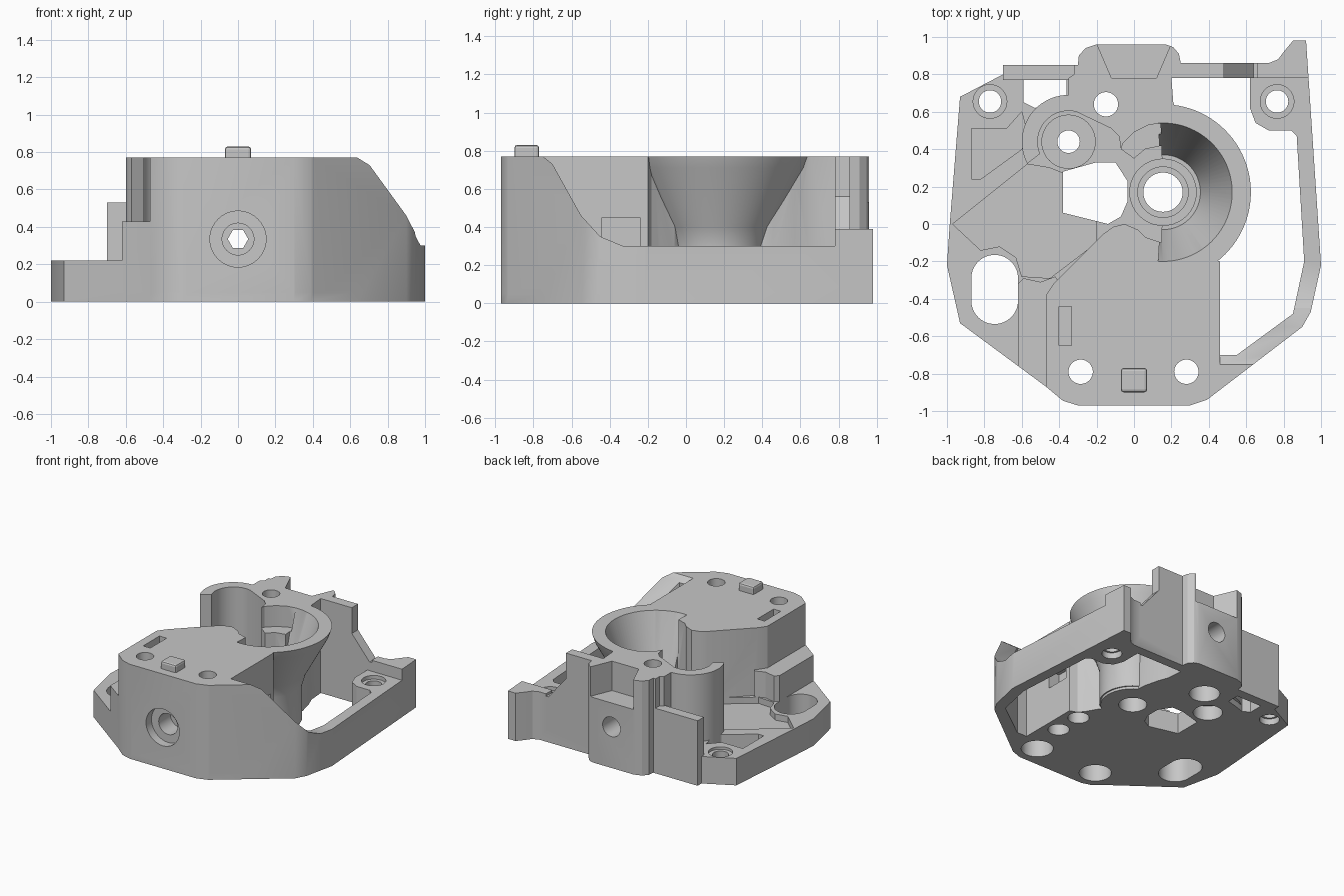
import bpy, bmesh, math
from mathutils import Vector

cube = bpy.data.objects.get("Cube")
if cube:
    bpy.data.objects.remove(cube)

grey = bpy.data.materials.new("machined_grey")
grey.use_nodes = True
COLOUR = (0.57, 0.57, 0.57, 1)
grey.diffuse_color = COLOUR
grey.node_tree.nodes["Principled BSDF"].inputs["Base Color"].default_value = COLOUR


def finish(bm, name):
    bmesh.ops.recalc_face_normals(bm, faces=bm.faces)
    mesh = bpy.data.meshes.new(name)
    bm.to_mesh(mesh)
    bm.free()
    mesh.materials.append(grey)
    ob = bpy.data.objects.new(name, mesh)
    bpy.context.collection.objects.link(ob)
    return ob


def prism(name, pts, low, high, axis="z"):
    """Extrude an outline along z, x (points are y,z) or y (points are x,z)."""
    place = {"z": lambda a, b, d: (a, b, d), "x": lambda a, b, d: (d, a, b),
             "y": lambda a, b, d: (a, d, b)}[axis]
    bm = bmesh.new()
    face = bm.faces.new([bm.verts.new(place(a, b, low)) for a, b in pts])
    ext = bmesh.ops.extrude_face_region(bm, geom=[face])
    moved = [v for v in ext["geom"] if isinstance(v, bmesh.types.BMVert)]
    bmesh.ops.translate(bm, verts=moved, vec=Vector(place(0, 0, high - low)))
    return finish(bm, name)


def arc(x, y, r, start=0, end=360, n=40):
    last = n if end - start == 360 else n - 1
    angles = [math.radians(start + (end - start) * i / last) for i in range(n)]
    return [(x + r * math.cos(a), y + r * math.sin(a)) for a in angles]


def disc(name, x, y, r, low, high, axis="z", n=40):
    return prism(name, arc(x, y, r, n=n), low, high, axis)


def rect(x0, x1, y0, y1):
    return [(x0, y0), (x1, y0), (x1, y1), (x0, y1)]


def combine(target, tool, operation):
    mod = target.modifiers.new("shape", "BOOLEAN")
    mod.operation, mod.solver, mod.object = operation, "EXACT", tool
    with bpy.context.temp_override(object=target, active_object=target):
        bpy.ops.object.modifier_apply(modifier=mod.name)
    bpy.data.objects.remove(tool)


def add(tool):
    combine(body, tool, "UNION")


def cut(tool):
    combine(body, tool, "DIFFERENCE")


def sector(name, profile, x, y, start, end, n=48):
    """Sweep a closed (radius, z) profile through part of a turn."""
    bm = bmesh.new()
    rings = []
    for i in range(n):
        a = math.radians(start + (end - start) * i / (n - 1))
        rings.append([bm.verts.new((x + r * math.cos(a), y + r * math.sin(a), z))
                      for r, z in profile])
    k = len(profile)
    for p, q in zip(rings, rings[1:]):
        for j in range(k):
            bm.faces.new((p[j], p[(j + 1) % k], q[(j + 1) % k], q[j]))
    bm.faces.new(rings[0])
    bm.faces.new(rings[-1])
    return finish(bm, name)


TOP, FLOOR, RIM = 0.77, 0.22, 0.30
CX, CY = 0.155, 0.17          # funnel axis
BX, BY = -0.35, 0.44          # side boss axis

footprint = [(-0.93, 0.68), (-0.985, 0), (-1, -0.22), (-0.93, -0.53), (-0.47, -0.87),
             (-0.38, -0.945), (-0.3, -0.97), (0.3, -0.97), (0.39, -0.94), (0.9, -0.55),
             (0.945, -0.47), (1, -0.22), (0.92, 0.98), (0.85, 0.98), (0.8, 0.92), (0.77, 0.88),
             (0.72, 0.86), (0.25, 0.86), (0.24, 0.91), (0.21, 0.945), (0.17, 0.96), (-0.2, 0.96),
             (-0.26, 0.94), (-0.295, 0.9), (-0.3, 0.85), (-0.7, 0.85), (-0.7, 0.8)]

# Base plate with its sunken left floor
body = prism("housing", footprint, 0, FLOOR)
cut(prism("floor_recess", [(-0.97, 0), (-0.57, 0.32), (-0.45, 0.3), (-0.2, 0.2), (-0.2, -0.1),
                           (-0.45, -0.29), (-0.6, -0.28), (-0.63, -0.18), (-0.72, -0.12),
                           (-0.82, -0.14)], 0.17, 0.4))
cut(prism("corner_recess", [(-0.87, 0.51), (-0.87, 0.24), (-0.82, 0.24), (-0.6, 0.4),
                            (-0.57, 0.48), (-0.6, 0.6), (-0.68, 0.51)], 0.1, 0.4))
cut(prism("rear_window", [(-0.59, 0.65), (-0.53, 0.62), (-0.47, 0.64), (-0.36, 0.67),
                          (-0.36, 0.77), (-0.59, 0.77)], -0.1, 0.5))

# Right rim
add(prism("rim", rect(0.4, 1.1, -0.75, 0.81), 0, RIM))

# Front block, left step and the sloping side wall
add(prism("front_block", [(-0.47, -1), (-0.47, -0.38), (-0.43, -0.32), (-0.16, -0.05), (-0.11, -0.015),
                          (-0.05, 0), (0.02, -0.03), (0.06, -0.07), (0.15, -0.1), (0.28, -0.03),
                          (0.32, -0.06), (0.36, -0.13), (0.4, -0.18), (0.46, -0.2), (0.46, -1)],
          0.05, TOP))
add(prism("left_step", [(-0.62, -1), (-0.62, -0.32), (-0.59, -0.29), (-0.5, -0.31),
                        (-0.42, -0.28), (-0.3, -0.5), (-0.3, -1)], 0.05, 0.43))
ramp = prism("ramp", [(0.4, -0.7), (0.55, -0.7), (0.85, -0.48), (0.91, -0.2), (1.1, -0.2),
                      (1.1, -1.1), (0.4, -1.1)], 0.05, TOP)
combine(ramp, prism("ramp_cut", [(-0.75, 0.9), (-0.75, 0.77), (-0.7, 0.73), (-0.55, 0.46),
                                 (-0.45, 0.35), (-0.33, RIM), (0, RIM), (0, 0.9)],
                    0.3, 1.3, "x"), "DIFFERENCE")
add(ramp)

# Rear mass: mounting boss, curved guard and link to the funnel
add(prism("rear_mass", [(0.2, 0.78), (0.27, 0.84), (0.27, 1.1), (-0.32, 1.1), (-0.32, 0.8),
                        (-0.35, 0.78)]
          + arc(BX, BY, 0.25, 90, 208, 24) + arc(BX, BY, 0.165, 203, 75, 20)
          + [(-0.12, 0.51), (-0.08, 0.47), (-0.07, 0.4), (0, 0.35), (0.06, 0.4), (0.155, 0.42),
             (0.27, 0.39), (0.27, 0.45), (0.24, 0.57), (0.21, 0.65)], 0.05, TOP))
cut(prism("link_ledge", [(-0.1, 0.3), (-0.06, 0.43), (0, 0.49), (0.08, 0.53), (0.155, 0.54),
                         (0.25, 0.3)], 0.6, 0.9))
add(prism("rear_right_wall", [(0.1, 0.1), (0.1, TOP), (0.48, TOP), (0.48, 0.56), (0.64, 0.37),
                              (1.1, 0.37), (1.1, 0.1)], 0.78, 0.86, "y"))
add(prism("corner_lip", rect(0.66, 1.1, 0.78, 1.1), 0.1, 0.39))
add(prism("rear_left_wall", rect(-0.7, -0.25, 0.77, 1), 0.1, 0.53))
add(disc("low_boss", BX, BY, 0.145, 0.1, 0.3))
combine(body, prism("trim", footprint, 0, 1), "INTERSECT")

# Large openings
cut(prism("right_opening", [(0.4, -0.18), (0.46, -0.2), (0.46, -0.7), (0.55, -0.7), (0.85, -0.48),
                            (0.91, -0.2), (0.87, 0.47), (0.84, 0.5), (0.72, 0.5), (0.65, 0.54),
                            (0.62, 0.62), (0.62, 0.78), (0.2, 0.78), (0.21, 0.65), (0.24, 0.57),
                            (0.27, 0.45)]
          + arc(CX, CY, 0.24, 60, -54, 14) + [(0.32, -0.06), (0.36, -0.13)], -0.1, 1))
cut(prism("centre_window", [(-0.38, 0.28), (-0.38, 0.06), (-0.14, 0), (-0.07, 0.04), (-0.035, 0.12),
                            (-0.035, 0.23), (-0.1, 0.33), (-0.2, 0.33)], -0.1, 0.6))
cut(prism("left_slot", arc(-0.745, -0.29, 0.125, 0, 180, 20)
          + arc(-0.745, -0.41, 0.125, 180, 360.1, 20), -0.1, 0.42))
cut(prism("boss_notch", [(-0.21, 0.99), (-0.12, 0.78), (0.12, 0.78), (0.21, 0.99)], 0.53, 0.9))
cut(prism("side_recess", rect(-0.44, -0.24, 0.3, 0.45), 0.36, 0.6, "x"))
cut(prism("top_slot", rect(-0.4, -0.335, -0.65, -0.44), 0.62, 0.9))

# Funnel, hollowed together with its neighbours, and its central tube
add(sector("funnel", [(0.47, TOP), (0.45, 0.71), (0.28, 0.4), (0.25, 0.3), (0.25, 0.02),
                      (0.14, 0.02), (0.14, TOP)], CX, CY, -92, 92))
cut(sector("funnel_hollow", [(0.01, 0.27), (0.2, 0.27), (0.37, TOP), (0.387, 0.82), (0.01, 0.82)],
           CX, CY, -94, 94))
add(disc("tube", CX, CY, 0.18, 0.03, 0.285))
cut(disc("tube_counterbore", CX, CY, 0.135, 0.25, 0.5))
cut(disc("tube_bore", CX, CY, 0.105, -0.1, 0.5))

# Vertical screw holes: x, y, radius, lower counterbore radius and its height
for x, y, r, wide, height in [(-0.285, -0.79, 0.065, 0.12, 0.35), (0.28, -0.79, 0.065, 0.12, 0.35),
                              (-0.15, 0.64, 0.065, 0.115, 0.15), (BX, BY, 0.06, 0.11, 0.12),
                              (-0.77, 0.655, 0.06, 0.075, 0.05), (0.765, 0.655, 0.06, 0.075, 0.05)]:
    cut(disc("screw_hole", x, y, r, -0.1, 1))
    cut(disc("lower_counterbore", x, y, wide, -0.1, height))
for x, seat in ((-0.77, 0.2), (0.765, 0.27)):
    cut(disc("lug_counterbore", x, 0.655, 0.09, seat, 0.6))
for y in (-0.24, -0.47):
    cut(disc("blind_hole", 0.34, y, 0.08, -0.1, 0.25))

# Front to back bore: wide mouth, seat and hexagonal passage
cut(disc("bore_mouth", 0, 0.335, 0.15, -1.1, -0.9, "y"))
cut(disc("bore_seat", 0, 0.335, 0.085, -1.1, -0.75, "y"))
cut(disc("hex_passage", 0, 0.335, 0.055, -1.1, 0.85, "y", 6))
cut(disc("rear_bore", 0, 0.335, 0.08, 0.75, 1.1, "y"))

# Locating pin on the front block
pin = prism("locating_pin", rect(-0.07, 0.07, -0.9, -0.77), 0.75, 0.83)
bevel = pin.modifiers.new("soft_edges", "BEVEL")
bevel.width, bevel.segments = 0.015, 2

for ob in bpy.context.selected_objects:
    ob.select_set(False)
body.select_set(True)
bpy.context.view_layer.objects.active = body
bpy.ops.object.shade_smooth_by_angle(angle=math.radians(25))
